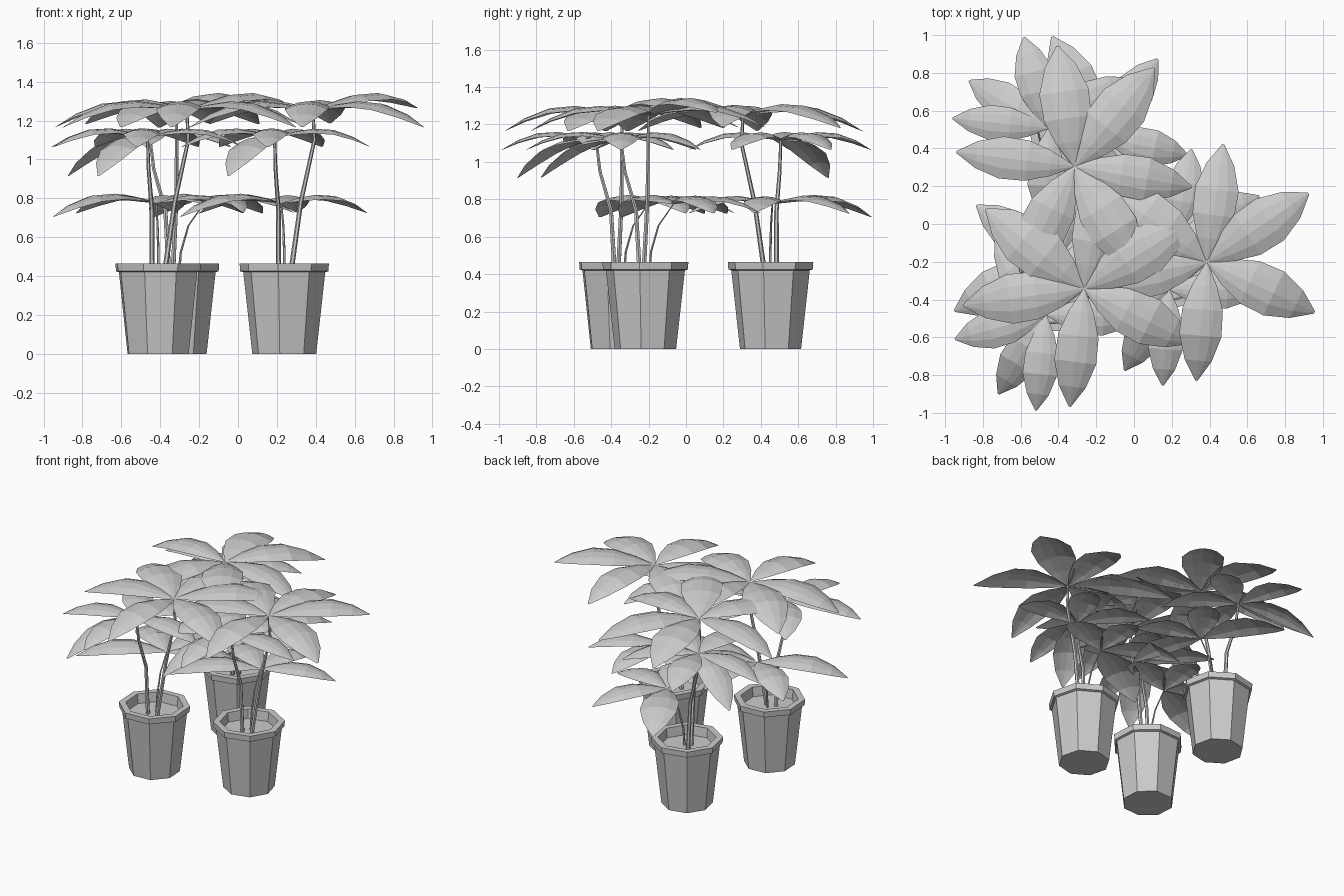
import bpy
import bmesh
from math import radians, cos, sin, pi
from mathutils import Vector, Matrix

if "Cube" in bpy.data.objects:
    bpy.data.objects.remove(bpy.data.objects["Cube"], do_unlink=True)

grey = bpy.data.materials.new("plain_grey")
grey.use_nodes = True
grey.diffuse_color = (0.6, 0.6, 0.6, 1)
grey.node_tree.nodes["Principled BSDF"].inputs["Base Color"].default_value = (0.6, 0.6, 0.6, 1)

SIDES = 8


def finish(bm, name, frame, recalc=True):
    """Turn a bmesh into a flat shaded object placed by the plant frame."""
    if recalc:
        bmesh.ops.recalc_face_normals(bm, faces=bm.faces)
    mesh = bpy.data.meshes.new(name)
    bm.to_mesh(mesh)
    bm.free()
    mesh.materials.append(grey)
    obj = bpy.data.objects.new(name, mesh)
    obj.matrix_world = frame
    bpy.context.collection.objects.link(obj)
    return obj


def skin(bm, rings):
    """Join consecutive rings of vertices and cap both ends."""
    n = len(rings[0])
    for a, b in zip(rings, rings[1:]):
        for i in range(n):
            j = (i + 1) % n
            bm.faces.new((a[i], a[j], b[j], b[i]))
    bm.faces.new(rings[0])
    bm.faces.new(rings[-1])


# Pot: octagonal profile, outside from the base up to the rim, then down to the soil
POT_PROFILE = [(0.166, 0), (0.213, 0.42), (0.229, 0.425), (0.232, 0.465),
               (0.188, 0.465), (0.18, 0.4)]


def build_pot(name, turn, frame):
    bm = bmesh.new()
    rings = [[bm.verts.new((r * cos(turn + 2 * pi * i / SIDES),
                            r * sin(turn + 2 * pi * i / SIDES), z))
              for i in range(SIDES)] for r, z in POT_PROFILE]
    skin(bm, rings)
    finish(bm, name, frame)


# Stem: tapered six sided tube along a bent path
def build_stem(name, path, radius, frame):
    bm = bmesh.new()
    rings = []
    for k, p in enumerate(path):
        r = radius * (1 - 0.15 * k)
        rings.append([bm.verts.new(Vector(p) + Vector((r * cos(pi * i / 3), r * sin(pi * i / 3), 0)))
                      for i in range(6)])
    skin(bm, rings)
    finish(bm, name, frame)


# Leaf: rows of (distance along, width share, arch height share)
LEAF_ROWS = [(0, 0.03, 0), (0.2, 0.6, 0.055), (0.4, 0.96, 0.088),
             (0.62, 1, 0.075), (0.83, 0.64, 0.0), (1, 0.05, -0.1)]
COLUMNS = (-1, -0.5, 0, 0.5, 1)


def add_leaf(bm, center, angle, length, droop, slim=1):
    place = Matrix.Translation(center) @ Matrix.Rotation(radians(angle), 4, 'Z')
    half = 0.204 * length * slim
    grid = []
    for t, w, h in LEAF_ROWS:
        row = []
        for s in COLUMNS:
            z = length * h - droop * t ** 1.3 - 0.25 * half * w * s * s
            row.append(bm.verts.new(place @ Vector((t * length, s * w * half, z))))
        grid.append(row)
    for a, b in zip(grid, grid[1:]):
        for i in range(len(COLUMNS) - 1):
            bm.faces.new((a[i], b[i], b[i + 1], a[i + 1]))


# Tiers: stem path, stem radius, leaves as (angle, length, extra droop, optional slimness)
TIERS = {
    "low": ([(0, 0.02, 0.39), (0, 0.03, 0.52), (-0.005, 0.07, 0.66), (-0.015, 0.15, 0.775)], 0.008,
            [(26, 0.49, 0), (80, 0.47, 0), (146, 0.51, 0), (208, 0.59, 0.01)]),
    "middle": ([(-0.03, -0.03, 0.39), (-0.03, -0.05, 0.74), (-0.045, -0.11, 0.95), (-0.05, -0.13, 1.115)], 0.014,
               [(0, 0.49, 0), (60, 0.49, 0), (125, 0.49, 0), (197, 0.5, 0),
                (241, 0.49, 0.15), (266, 0.51, 0, 0.88)]),
    "top": ([(0.03, -0.01, 0.39), (0.085, 0.01, 0.78), (0.155, 0.015, 1.1), (0.147, 0.015, 1.25)], 0.014,
            [(34, 0.65, -0.08), (82, 0.63, 0, 0.9), (143, 0.67, 0), (190, 0.645, 0.02),
             (265, 0.63, 0.02, 0.87), (335, 0.63, 0.02)]),
}

# Plants: pot position, turn of the whole plant, turn of the pot alone
PLANTS = {
    "front": (-0.411, -0.352, -2, -17),
    "side": (0.238, -0.217, 0, -8),
    "back": (-0.325, 0.452, -92, -8),
}

for plant, (x, y, turn, pot_turn) in PLANTS.items():
    frame = Matrix.Translation((x, y, 0)) @ Matrix.Rotation(radians(turn), 4, 'Z')
    build_pot(plant + "_pot", radians(pot_turn), frame)
    for tier, (path, radius, leaves) in TIERS.items():
        build_stem(f"{plant}_{tier}_stem", path, radius, frame)
        bm = bmesh.new()
        for leaf in leaves:
            add_leaf(bm, Vector(path[-1]), *leaf)
        finish(bm, f"{plant}_{tier}_leaves", frame, recalc=False)
